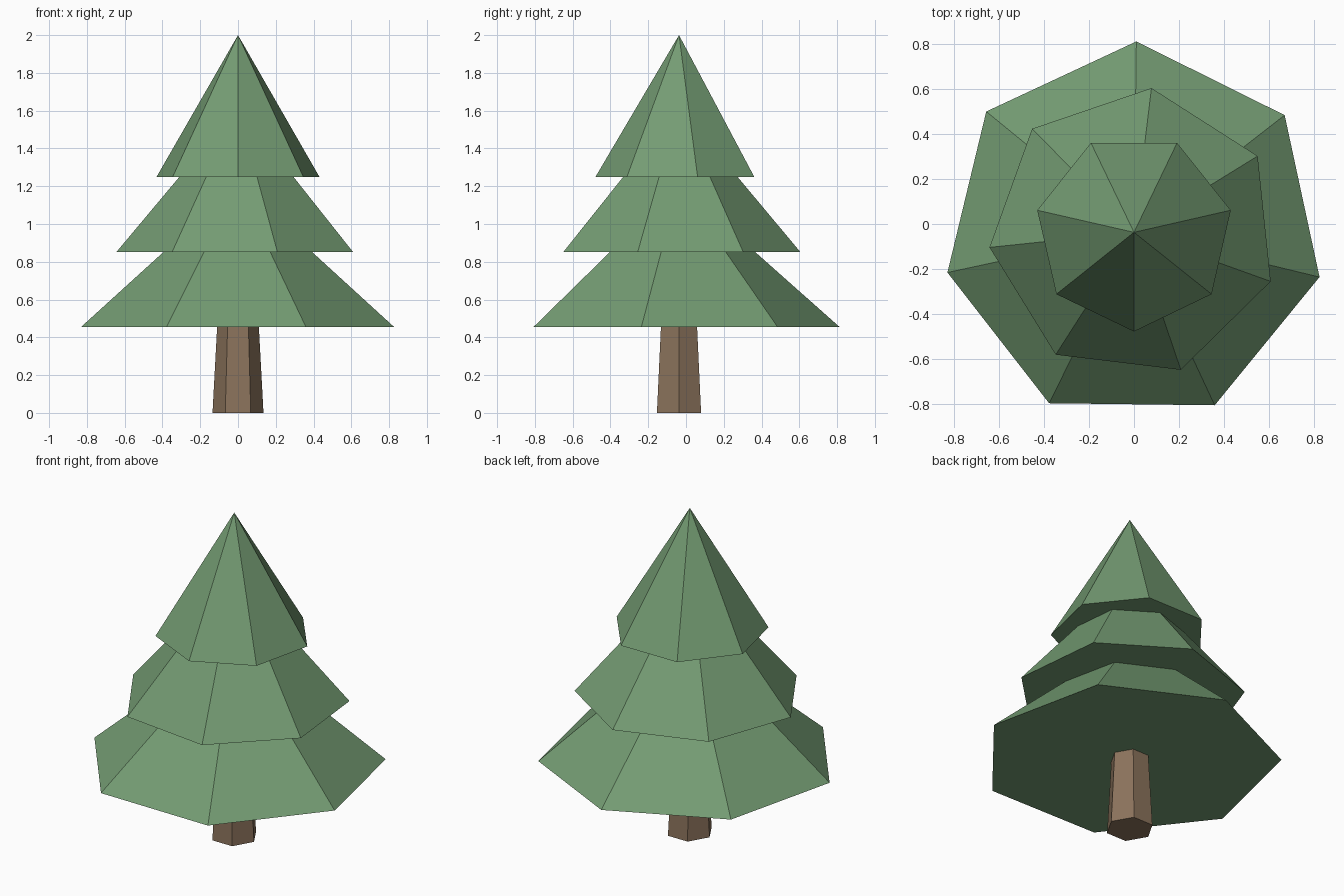
import bpy
import bmesh
from math import cos, sin, radians, tau
from mathutils import Vector

cube = bpy.data.objects.get("Cube")
if cube:
    bpy.data.objects.remove(cube, do_unlink=True)

AXIS = Vector((0, -0.037, 0))


def make_material(name, rgb):
    mat = bpy.data.materials.new(name)
    mat.use_nodes = True
    mat.diffuse_color = (*rgb, 1)
    bsdf = mat.node_tree.nodes["Principled BSDF"]
    bsdf.inputs["Base Color"].default_value = (*rgb, 1)
    bsdf.inputs["Roughness"].default_value = 0.9
    return mat


def tapered_prism(name, sides, z0, z1, r0, r1, turn, mat):
    """Flat-shaded prism about the tree axis; r1 = 0 gives a point."""
    def ring(r, z):
        angles = [radians(turn) + tau * i / sides for i in range(sides)]
        return [bm.verts.new(AXIS + Vector((r * cos(a), r * sin(a), z))) for a in angles]

    bm = bmesh.new()
    low = ring(r0, z0)
    bm.faces.new(low[::-1])
    if r1:
        high = ring(r1, z1)
        bm.faces.new(high)
    else:
        high = [bm.verts.new(AXIS + Vector((0, 0, z1)))] * sides
    for i in range(sides):
        j = (i + 1) % sides
        corners = [low[i], low[j], high[j], high[i]]
        bm.faces.new(corners if r1 else corners[:3])
    mesh = bpy.data.meshes.new(name)
    bm.to_mesh(mesh)
    bm.free()
    mesh.materials.append(mat)
    obj = bpy.data.objects.new(name, mesh)
    bpy.context.collection.objects.link(obj)
    return obj


needles = make_material("needle green", (0.175, 0.332, 0.171))
bark = make_material("bark brown", (0.258, 0.171, 0.107))

# Trunk, reaching a little way into the foliage
tapered_prism("trunk", 6, 0, 0.5, 0.135, 0.108, 0, bark)

# Three overlapping foliage cones, each turned differently
tapered_prism("lower_foliage", 7, 0.455, 1.21, 0.85, 0, 89.3, needles)
tapered_prism("middle_foliage", 7, 0.852, 1.62, 0.647, 0, 83.1, needles)
tapered_prism("top_foliage", 7, 1.25, 2.0, 0.442, 0, -90, needles)
